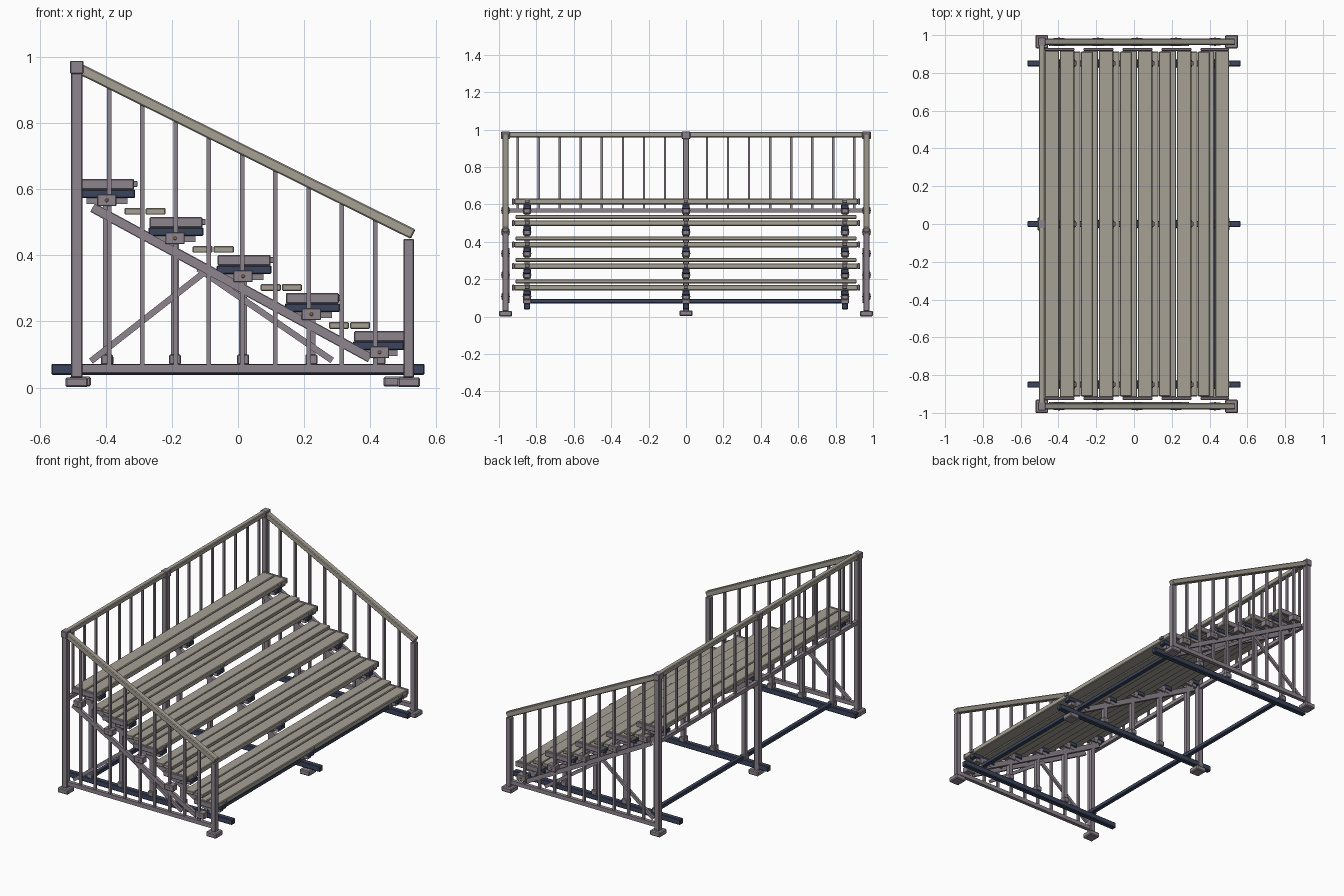
import bpy, bmesh, math
from mathutils import Matrix, Vector

if "Cube" in bpy.data.objects:
    bpy.data.objects.remove(bpy.data.objects["Cube"])


def material(name, rgb):
    m = bpy.data.materials.new(name)
    m.diffuse_color = (*rgb, 1)
    m.use_nodes = True
    m.node_tree.nodes["Principled BSDF"].inputs["Base Color"].default_value = m.diffuse_color
    return m


TAN = material("tan_planks", (0.38, 0.355, 0.30))
GREY = material("grey_steel", (0.27, 0.235, 0.27))
NAVY = material("dark_steel", (0.045, 0.06, 0.11))
BRASS = material("bolt_brass", (0.6, 0.33, 0.1))


def span(x0, x1, y0, y1, z0, z1):
    """Axis-aligned box as a transform matrix."""
    return (Matrix.Translation(((x0 + x1) / 2, (y0 + y1) / 2, (z0 + z1) / 2))
            @ Matrix.Diagonal((x1 - x0, y1 - y0, z1 - z0, 1)))


def at(x, y, z, sx, sy, sz):
    return span(x - sx / 2, x + sx / 2, y - sy / 2, y + sy / 2, z - sz / 2, z + sz / 2)


def slant(x0, z0, x1, z1, y, wy, t):
    """Bar between two points in the xz plane."""
    length = math.hypot(x1 - x0, z1 - z0)
    rot = Matrix.Rotation(-math.atan2(z1 - z0, x1 - x0), 4, 'Y')
    return (Matrix.Translation(((x0 + x1) / 2, y, (z0 + z1) / 2)) @ rot
            @ Matrix.Diagonal((length, wy, t, 1)))


def part(name, boxes, mat, bevel=0.0):
    bm = bmesh.new()
    for b in boxes:
        bmesh.ops.create_cube(bm, size=1, matrix=b)
    me = bpy.data.meshes.new(name)
    bm.to_mesh(me)
    bm.free()
    me.materials.append(mat)
    ob = bpy.data.objects.new(name, me)
    bpy.context.collection.objects.link(ob)
    if bevel:
        mod = ob.modifiers.new("edge", 'BEVEL')
        mod.width = bevel
        mod.segments = 1
    return ob


SIDE = 0.965                # guard rail plane
FRAMES = (-0.85, 0, 0.85)   # support frames
BACK, FRONT = -0.488, 0.517
DX, DZ = 0.2063, -0.115     # step from one row to the next

# Ground runners and cross beams
part("ground_runner", [span(-0.565, 0.565, y - 0.016, y + 0.016, 0.038, 0.072)
                       for y in FRAMES], NAVY, 0.004)
part("cross_beam", [at(x, 0, 0.083, 0.026, 1.72, 0.024) for x in (-0.39, 0.43)], NAVY, 0.003)

# Feet
feet = [at(x, s * SIDE, 0.016, 0.068, 0.07, 0.03) for x in (BACK, FRONT) for s in (-1, 1)]
feet += [at(x, 0, 0.018, 0.066, 0.07, 0.03) for x in (-0.478, 0.473)]
part("foot_pad", feet, GREY, 0.005)

# Guard rail posts with caps
posts = [span(BACK - 0.017, BACK + 0.017, y - 0.017, y + 0.017, 0.03, 0.96)
         for y in (-SIDE, 0, SIDE)]
posts += [span(FRONT - 0.016, FRONT + 0.016, y - 0.016, y + 0.016, 0.03, 0.45)
          for y in (-SIDE, SIDE)]
part("rail_post", posts, GREY, 0.003)
part("post_cap", [at(BACK, y, 0.969, 0.04, 0.046, 0.04) for y in (-SIDE, 0, SIDE)],
     GREY, 0.003)

# Top rails
part("side_handrail", [slant(-0.48, 0.965, 0.53, 0.464, s * SIDE, 0.034, 0.032)
                       for s in (-1, 1)], TAN, 0.004)
part("back_handrail", [at(BACK, 0, 0.973, 0.03, 1.92, 0.03)], TAN, 0.004)

# Lower rails
part("side_lower_rail", [span(BACK, FRONT, s * SIDE - 0.011, s * SIDE + 0.011, 0.046, 0.07)
                         for s in (-1, 1)], GREY)
part("back_lower_rail", [at(BACK, 0, 0.568, 0.022, 1.95, 0.022)], GREY)

# Balusters
bal = []
for s in (-1, 1):
    for i in range(9):
        x = -0.39 + i * 0.1006
        bal.append(span(x - 0.007, x + 0.007, s * SIDE - 0.007, s * SIDE + 0.007,
                        0.07, 0.905 - i * 0.05))
    for i in range(1, 9):
        bal.append(span(BACK - 0.006, BACK + 0.006, s * i * 0.1125 - 0.006,
                        s * i * 0.1125 + 0.006, 0.57, 0.965))
part("baluster", bal, GREY)

# Sloped stringers and diagonal braces
part("stringer", [slant(-0.44, 0.545, 0.40, 0.09, y, 0.026, 0.03) for y in FRAMES]
     + [slant(-0.44, 0.545, 0.40, 0.09, s * SIDE, 0.018, 0.026) for s in (-1, 1)], GREY)
braces = []
for s in (-1, 1):
    braces.append(slant(-0.445, 0.08, -0.10, 0.35, s * 0.95, 0.014, 0.019))
    braces.append(slant(-0.12, 0.36, 0.285, 0.082, s * 0.95, 0.014, 0.019))
part("diagonal_brace", braces, GREY)

# Rows: seats, supports, clamps, posts
seats, caps, treads, bars, saddles, clamps, bolts, legs, bases, clips = ([] for _ in range(10))
for i in range(5):
    dx, dz = i * DX, i * DZ
    x0 = -0.473 + dx
    x1 = min(x0 + 0.158, 0.503)
    top = 0.63 + dz
    xm = (x0 + x1) / 2
    xc, zc = -0.397 + dx, 0.567 + dz
    for a, b in ((x0, xm - 0.002), (xm + 0.002, x1)):
        seats.append(span(a, b, -0.918, 0.918, top - 0.03, top))
    for s in (-1, 1):
        caps.append(at(xm, s * 0.924, top - 0.015, x1 - x0 + 0.002, 0.014, 0.032))
    # Pair of foot planks between this row and the next
    if i < 4:
        for k in (0, 1):
            a = -0.344 + dx + k * 0.064
            treads.append(span(a, a + 0.061, -0.912, 0.912, 0.523 + dz, 0.543 + dz))
    for y in FRAMES:
        bars.append(span(x0 - 0.004, min(x1 + 0.004, 0.503), y - 0.02, y + 0.02,
                         top - 0.056, top - 0.03))
        saddles.append(span(x0 + 0.015, x1 - 0.02, y - 0.015, y + 0.015,
                            top - 0.075, top - 0.056))
        legs.append(span(xc - 0.012, xc + 0.012, y - 0.012, y + 0.012, 0.07, zc))
        bases.append(at(xc, y, 0.085, 0.036, 0.042, 0.03))
        clips.append(at(x1 + 0.004, y, top - 0.014, 0.014, 0.024, 0.018))
    for y in (*FRAMES, -SIDE, SIDE):
        clamps.append(at(xc, y, zc, 0.058, 0.042, 0.036))
        bolts.append(at(xc, y, zc, 0.011, 0.047, 0.011))

part("seat_plank", seats, TAN, 0.004)
part("seat_end_cap", caps, GREY, 0.003)
part("foot_plank", treads, TAN, 0.003)
part("seat_support_bar", bars, NAVY, 0.003)
part("support_saddle", saddles, GREY)
part("support_leg", legs, GREY)
part("leg_base", bases, GREY, 0.003)
part("seat_clip", clips, GREY, 0.002)
part("clamp_plate", clamps, GREY, 0.002)
part("clamp_bolt", bolts, BRASS, 0.003)
